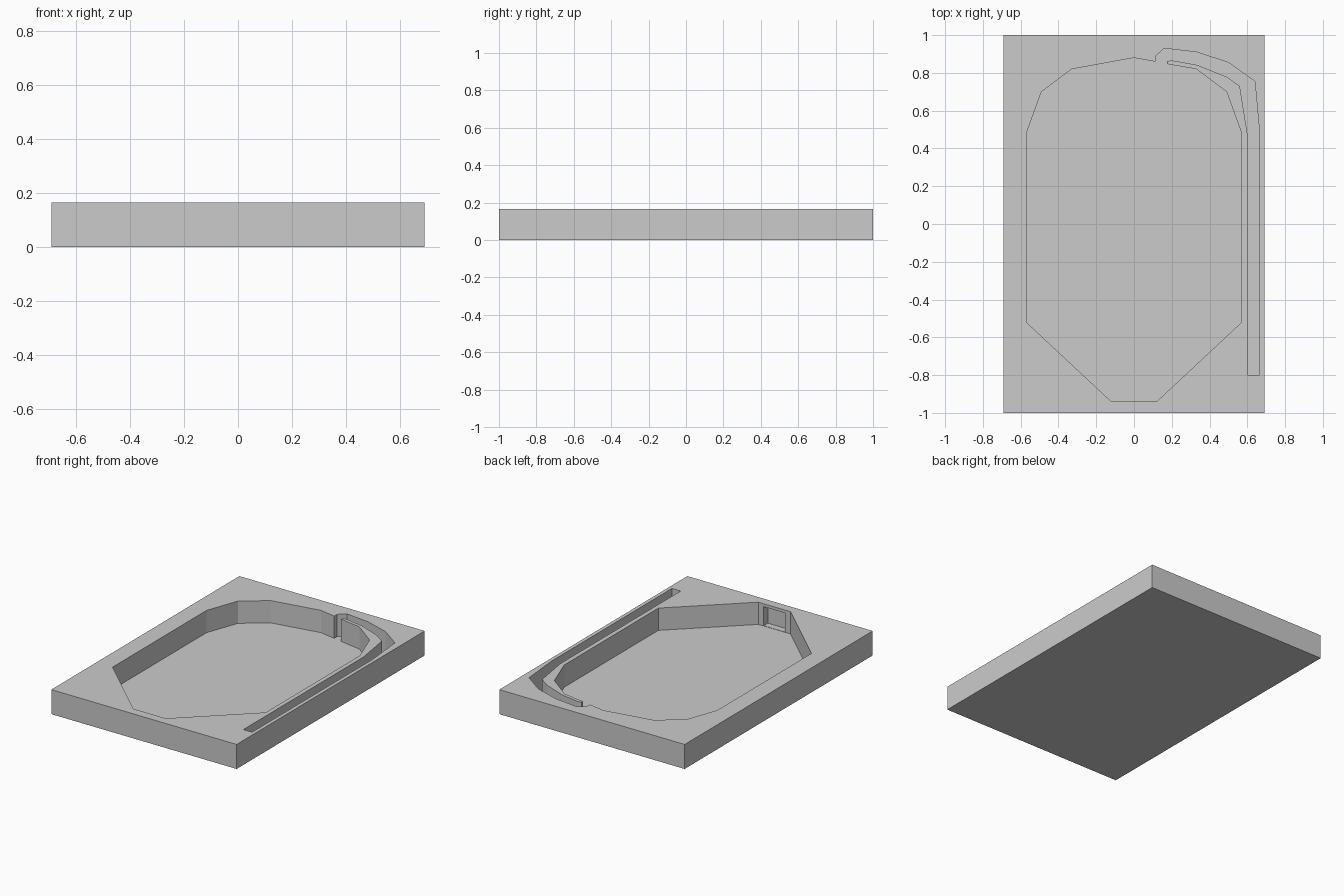
import bpy, bmesh

if "Cube" in bpy.data.objects:
    bpy.data.objects.remove(bpy.data.objects["Cube"])

TOP, FLOOR = 0.165, 0.015


def prism(name, outline, z0, z1):
    """Extrude a flat outline between two heights."""
    bm = bmesh.new()
    face = bm.faces.new([bm.verts.new((x, y, z0)) for x, y in outline])
    ext = bmesh.ops.extrude_face_region(bm, geom=[face])
    verts = [g for g in ext["geom"] if isinstance(g, bmesh.types.BMVert)]
    bmesh.ops.translate(bm, verts=verts, vec=(0, 0, z1 - z0))
    bmesh.ops.recalc_face_normals(bm, faces=bm.faces)
    mesh = bpy.data.meshes.new(name)
    bm.to_mesh(mesh)
    bm.free()
    obj = bpy.data.objects.new(name, mesh)
    bpy.context.collection.objects.link(obj)
    return obj


def carve(target, cutter):
    """Subtract a cutter, then discard it."""
    mod = target.modifiers.new("carve", 'BOOLEAN')
    mod.operation, mod.solver, mod.object = 'DIFFERENCE', 'EXACT', cutter
    cutter.hide_render = True
    bpy.context.view_layer.objects.active = target
    bpy.ops.object.modifier_apply(modifier=mod.name)
    bpy.data.objects.remove(cutter, do_unlink=True)


def rect(x0, x1, y0, y1):
    return [(x0, y0), (x1, y0), (x1, y1), (x0, y1)]


# Solid table slab
table = prism("table_body", rect(-0.69, 0.69, -1, 1), 0, TOP)

# Playing basin: right half of its outline, mirrored for the left
half = [(0.12, -0.94), (0.57, -0.52), (0.57, 0.48), (0.49, 0.70), (0.33, 0.82)]
left = [(-x, y) for x, y in half]

# Side lane that wraps the far right corner and opens into the basin
lane_inner = [(0.175, 0.847), (0.175, 0.862), (0.20, 0.866), (0.33, 0.843),
              (0.49, 0.78), (0.56, 0.73), (0.60, 0.48), (0.60, -0.80)]
lane_outer = [(0.665, -0.80), (0.665, 0.48), (0.64, 0.755), (0.50, 0.855),
              (0.33, 0.91), (0.16, 0.93), (0.115, 0.89), (0.115, 0.859)]
outline = left + [(0, 0.88)] + (half + lane_inner + lane_outer)[::-1]
carve(table, prism("basin_cutter", outline, FLOOR, TOP + 0.1))

# Covered drain pocket in the near wall
carve(table, prism("drain_cutter", rect(-0.08, 0.08, -0.985, -0.9),
                   FLOOR + 0.002, 0.145))
